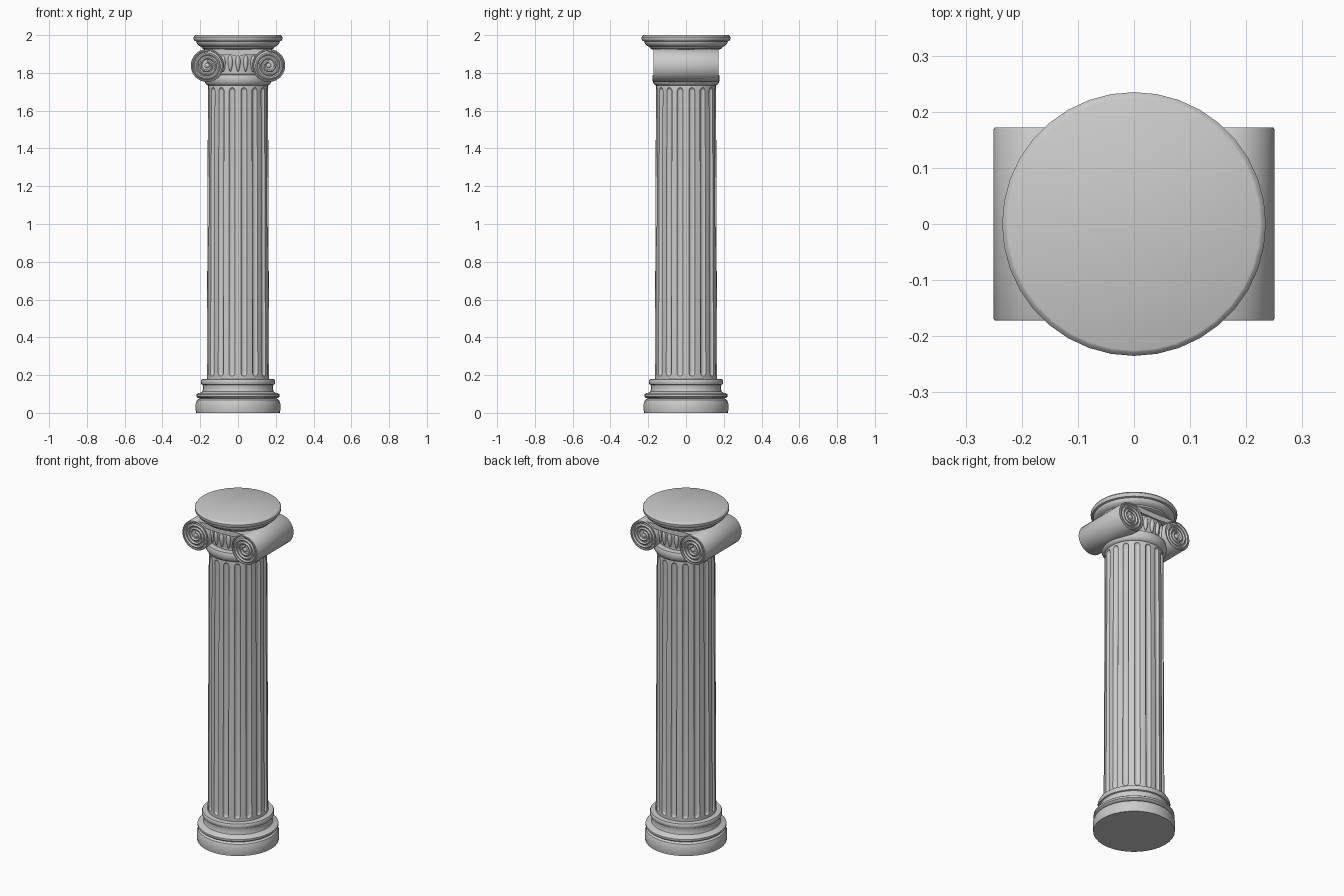
import bpy, bmesh, math
from math import sin, cos, pi, sqrt

if "Cube" in bpy.data.objects:
    bpy.data.objects.remove(bpy.data.objects["Cube"])


def finish(name, bm, angle=35):
    bmesh.ops.recalc_face_normals(bm, faces=bm.faces)
    me = bpy.data.meshes.new(name)
    bm.to_mesh(me)
    bm.free()
    ob = bpy.data.objects.new(name, me)
    bpy.context.collection.objects.link(ob)
    smooth(ob, angle)
    return ob


def smooth(ob, angle=35):
    bpy.ops.object.select_all(action='DESELECT')
    ob.select_set(True)
    bpy.context.view_layer.objects.active = ob
    bpy.ops.object.shade_smooth_by_angle(angle=math.radians(angle))


def skin(bm, rings):
    n = len(rings[0])
    for a, b in zip(rings, rings[1:]):
        for i in range(n):
            j = (i + 1) % n
            bm.faces.new((a[i], a[j], b[j], b[i]))
    bm.faces.new(rings[0])
    bm.faces.new(rings[-1])


def lathe(name, profile, sides=36):
    bm = bmesh.new()
    skin(bm, [[bm.verts.new((r * cos(2 * pi * i / sides), r * sin(2 * pi * i / sides), z))
               for i in range(sides)] for r, z in profile])
    return finish(name, bm)


# Moulded base: lower torus, thin ring, scotia, upper ring
lathe("base", [(.222, 0), (.224, .015), (.224, .05), (.217, .068), (.203, .077),
               (.213, .080), (.220, .087), (.220, .098), (.212, .104), (.200, .106),
               (.189, .113), (.184, .13), (.187, .148), (.194, .151), (.197, .16),
               (.197, .17), (.193, .178), (.165, .180)])

# Fluted shaft with rounded flute ends
FLUTES, DEPTH, HALF = 16, .012, .1
Z0, Z1, END = .195, 1.722, .018
zs = [.175, Z0] + [Z0 + END * (1 - cos(k * pi / 8)) for k in range(1, 5)]
zs += [Z1 - END * (1 - cos(k * pi / 8)) for k in range(4, 0, -1)] + [Z1, 1.745]
us = [-1, -.85, -.5, 0, .5, .85, 1]
bm = bmesh.new()
rings = []
for z in zs:
    edge = min(1, max(0, min(z - Z0, Z1 - z) / END))
    w = sqrt(max(0, 1 - (1 - edge) ** 2))
    radius = .165 - .006 * (z - .175) / 1.57
    ring = []
    for f in range(FLUTES):
        mid = 2 * pi * (f + .5) / FLUTES
        for u in us:
            r = radius - DEPTH * w * sqrt(1 - u * u)
            a = mid + u * HALF * max(w, .15)
            ring.append(bm.verts.new((r * cos(a), r * sin(a), z)))
        a = mid + pi / FLUTES
        ring.append(bm.verts.new((radius * cos(a), radius * sin(a), z)))
    rings.append(ring)
skin(bm, rings)
finish("fluted_shaft", bm)

# Necking ring and the round core of the capital
lathe("necking", [(.158, 1.733), (.166, 1.737), (.174, 1.748), (.178, 1.762),
                  (.178, 1.782), (.174, 1.79), (.15, 1.793)])
lathe("capital_core", [(.145, 1.785), (.145, 1.81), (.152, 1.85), (.158, 1.89), (.158, 1.935)])

# Egg ornaments on front and back
for face in (-1, 1):
    for k in (-2, -1, 0, 1, 2):
        a = face * pi / 2 + k * .27
        bm = bmesh.new()
        bmesh.ops.create_uvsphere(bm, u_segments=12, v_segments=8, radius=1)
        for v in bm.verts:
            taper = .75 + .25 * v.co.z
            x, y = v.co.x * .018 * taper, v.co.y * .017 * taper
            v.co = ((.152 + x) * cos(a) - y * sin(a),
                    (.152 + x) * sin(a) + y * cos(a), 1.85 + v.co.z * .044)
        finish("egg_ornament", bm, 60)

# Sagging band joining the scrolls
bm = bmesh.new()
xs = [-.165 + .33 * i / 12 for i in range(13)]
outline = [(x, 1.926) for x in xs]
outline += [(x, 1.893 + .012 * (x / .165) ** 2) for x in reversed(xs)]
skin(bm, [[bm.verts.new((x, y, z)) for x, z in outline] for y in (-.165, .165)])
finish("scroll_band", bm)

# Scroll barrels with spiral ridges and eyes on both ends
CX, CZ, R = .163, 1.839, .087
for sx in (-1, 1):
    bm = bmesh.new()
    skin(bm, [[bm.verts.new((sx * CX + r * cos(2 * pi * i / 40), y, CZ + r * sin(2 * pi * i / 40)))
               for i in range(40)]
              for r, y in ((R - .009, -.164), (R - .007, -.172), (R - .002, -.172), (R, -.169),
                           (R, .169), (R - .002, .172), (R - .007, .172), (R - .009, .164))])
    finish("scroll_barrel", bm)
    for sy in (-1, 1):
        cu = bpy.data.curves.new("scroll_spiral", 'CURVE')
        cu.dimensions = '3D'
        cu.bevel_depth = .0075
        cu.bevel_resolution = 1
        cu.use_fill_caps = True
        sp = cu.splines.new('POLY')
        n = 72
        sp.points.add(n)
        for i, p in enumerate(sp.points):
            t = i / n
            r = .079 - .06 * t
            a = pi / 2 - t * 3 * 2 * pi
            p.co = (sx * (CX + r * cos(a)), sy * .1645, CZ + r * sin(a), 1)
        ob = bpy.data.objects.new("scroll_spiral", cu)
        bpy.context.collection.objects.link(ob)
        bpy.ops.object.select_all(action='DESELECT')
        ob.select_set(True)
        bpy.context.view_layer.objects.active = ob
        bpy.ops.object.convert(target='MESH')
        smooth(bpy.context.object, 60)
        bm = bmesh.new()
        bmesh.ops.create_uvsphere(bm, u_segments=14, v_segments=8, radius=1)
        for v in bm.verts:
            v.co = (sx * CX + v.co.x * .013, sy * .164 + v.co.y * .008, CZ + v.co.z * .013)
        finish("scroll_eye", bm, 60)

# Round moulded abacus
lathe("abacus", [(.180, 1.925), (.190, 1.930), (.194, 1.938), (.205, 1.943), (.216, 1.952),
                 (.220, 1.962), (.220, 1.967), (.230, 1.970), (.235, 1.978),
                 (.235, 1.990), (.229, 1.998), (.225, 2.0)])
